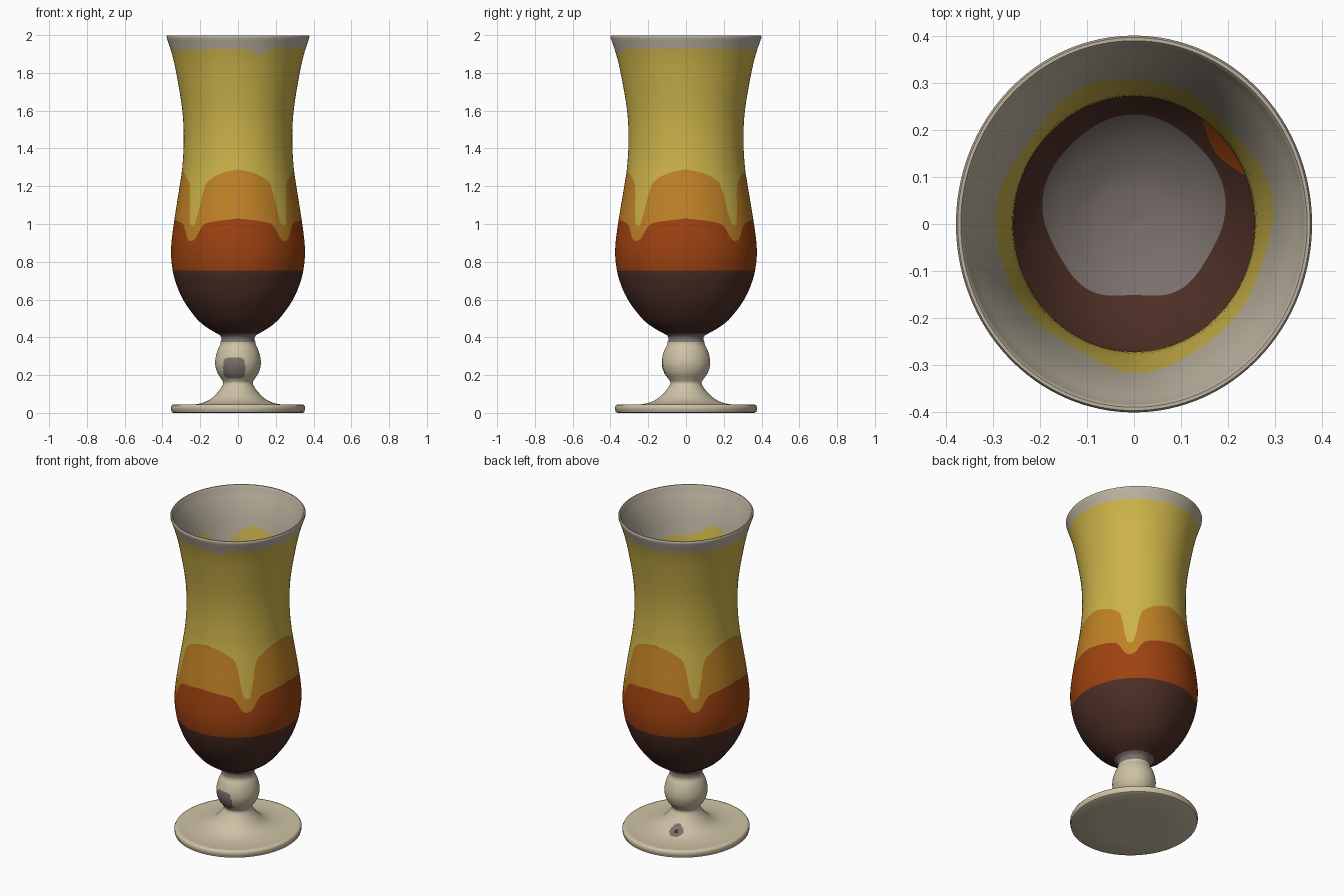
import bpy, bmesh, math

if "Cube" in bpy.data.objects:
    bpy.data.objects.remove(bpy.data.objects["Cube"])

N = 128                 # sides around the axis
SX = 0.945              # the glass is slightly narrower in x


def srgb(*c):
    return [((v / 255 + 0.055) / 1.055) ** 2.4 for v in c] + [1]


COLOURS = {"cream": (206, 194, 166), "rim_cream": (188, 179, 160), "yellow": (205, 180, 74),
           "amber": (192, 130, 38), "rust": (158, 66, 16), "dark_brown": (76, 46, 37),
           "grey": (122, 112, 108)}
MATS = {}
for key, c in COLOURS.items():
    MATS[key] = bpy.data.materials.new(key)
    MATS[key].diffuse_color = srgb(*c)
NAMES = list(COLOURS)


def curve(pts):
    """Smooth function y(x) through the points."""
    n = len(pts)
    slope = [(pts[min(i + 1, n - 1)][1] - pts[max(i - 1, 0)][1]) /
             (pts[min(i + 1, n - 1)][0] - pts[max(i - 1, 0)][0]) for i in range(n)]

    def f(x):
        x = min(max(x, pts[0][0]), pts[-1][0])
        i = 0
        while i < n - 2 and x > pts[i + 1][0]:
            i += 1
        (x0, y0), (x1, y1) = pts[i], pts[i + 1]
        h = x1 - x0
        t = (x - x0) / h
        return ((2*t**3 - 3*t**2 + 1) * y0 + (t**3 - 2*t**2 + t) * h * slope[i]
                + (3*t**2 - 2*t**3) * y1 + (t**3 - t**2) * h * slope[i + 1])
    return f


def skin(name, rows, strip_mats, rule=None):
    """Rows are functions angle -> (radius, z); strips between rows get a colour."""
    bm = bmesh.new()
    rings = []
    for row in rows:
        ring = []
        for k in range(N):
            a = 2 * math.pi * k / N
            r, z = row(a)
            ring.append(bm.verts.new((SX * r * math.cos(a), r * math.sin(a), z)))
        rings.append(ring)
    for i, mat in enumerate(strip_mats):
        lo, hi = rings[i], rings[i + 1]
        for k in range(N):
            j = (k + 1) % N
            f = bm.faces.new((lo[k], lo[j], hi[j], hi[k]))
            f.smooth = True
            colour = rule(f.calc_center_median()) if rule else None
            f.material_index = NAMES.index(colour or mat)
    bmesh.ops.remove_doubles(bm, verts=bm.verts, dist=0.00005)
    bmesh.ops.recalc_face_normals(bm, faces=bm.faces)
    me = bpy.data.meshes.new(name)
    bm.to_mesh(me)
    bm.free()
    for key in NAMES:
        me.materials.append(MATS[key])
    ob = bpy.data.objects.new(name, me)
    bpy.context.collection.objects.link(ob)
    bpy.context.view_layer.objects.active = ob
    ob.select_set(True)
    bpy.ops.object.shade_smooth_by_angle(angle=math.radians(50))
    ob.select_set(False)


# Wall profiles: radius by height
outer = curve([(.375, .098), (.39, .092), (.41, .1), (.43, .137), (.46, .187), (.5, .233),
               (.6, .308), (.7, .352), (.78, .37), (.87, .375), (1.0, .36), (1.2, .327),
               (1.3, .312), (1.45, .304), (1.6, .312), (1.8, .346), (1.9, .37), (1.985, .399)])
inner = curve([(.455, 0), (.465, .08), (.49, .14), (.53, .2), (.58, .245), (.65, .29),
               (.75, .333), (.87, .343), (1.0, .326), (1.2, .293), (1.3, .278),
               (1.45, .27), (1.6, .279), (1.8, .318), (1.9, .347), (1.985, .382)])

# Drip outlines: height by angular distance from the nearest diagonal
drip_yellow = curve([(0, .99), (.07, 1.01), (.115, 1.1), (.18, 1.2), (.3, 1.24), (.5, 1.27), (.8, 1.29)])
drip_amber = curve([(0, .91), (.08, .92), (.18, .98), (.28, 1.005), (.8, 1.03)])


def diag(a):
    return abs((a % (math.pi / 2)) - math.pi / 4)


def flat(z):
    return lambda a: z


def yellow_low(a):
    return drip_yellow(diag(a))


def amber_low(a):
    return drip_amber(diag(a))


def rim_low(a):
    return 1.925 - .03 * math.exp(-((a - 5.05) / .12) ** 2) + .005 * math.sin(a + 2)


def inside_rust_low(a):
    return .755 - .185 * math.exp(-((a - .68) / .55) ** 2)


def inside_grey_top(a):
    return .53 + .03 * math.sin(a) + .004 * math.sin(5 * a)


def inside_yellow_top(a):
    return 1.74 + .035 * math.sin(4 * a + 1) + .02 * math.sin(7 * a)


def bands(edges, colours, counts, prof, power=1):
    """Rows between successive colour edges, following a wall profile."""
    rows, mats = [], []
    for b, (mat, cnt) in enumerate(zip(colours, counts)):
        p = power if b == 0 else 1
        for i in range(0 if b == 0 else 1, cnt + 1):
            def row(a, lo=edges[b], hi=edges[b + 1], t=(i / cnt) ** p):
                z = lo(a) + (hi(a) - lo(a)) * t
                return max(prof(z), 0), z
            rows.append(row)
        mats += [mat] * cnt
    return rows, mats


# Bowl: outside wall, rounded rim, inside wall
o_rows, o_mats = bands(
    [flat(.375), flat(.42), flat(.755), amber_low, yellow_low, rim_low, flat(1.985)],
    ["grey", "dark_brown", "rust", "amber", "yellow", "rim_cream"], [5, 14, 8, 8, 18, 4], outer)
i_rows, i_mats = bands(
    [flat(.455), inside_grey_top, inside_rust_low, amber_low, yellow_low, inside_yellow_top, flat(1.985)],
    ["grey", "dark_brown", "rust", "amber", "yellow", "rim_cream"], [8, 8, 8, 8, 14, 8], inner, 2)
lip = [lambda a, p=p: p for p in [(.4, 1.993), (.396, 1.999), (.389, 1.999), (.384, 1.993)]]
skin("bowl", o_rows + lip + i_rows[::-1], o_mats + ["rim_cream"] * 5 + i_mats[::-1])

# Stem ball and foot: a smooth lathed path (radius, height)
sharp = [(0, 0), (.2, 0), (.362, 0), (.372, .005), (.372, .012), (.375, .016), (.375, .034),
         (.37, .042), (.358, .045)]
soft = [(.358, .045), (.3, .042), (.24, .045), (.19, .056), (.15, .076), (.115, .108), (.09, .14),
        (.083, .16), (.092, .178), (.113, .208), (.125, .24), (.128, .268), (.124, .3),
        (.113, .335), (.1, .36), (.097, .376)]
ts = range(len(soft))
fr = curve([(t, p[0]) for t, p in zip(ts, soft)])
fz = curve([(t, p[1]) for t, p in zip(ts, soft)])
path = sharp + [(fr(k / 5), fz(k / 5)) for k in range(1, 5 * (len(soft) - 1) + 1)]


def stains(c):
    # grey patch on the front of the ball, small spot on the back of the foot
    if c.y < 0 and .17 < c.z < .3 and ((c.x + .02) / .058) ** 4 + ((c.z - .237) / .056) ** 4 < 1:
        return "grey"
    d = math.hypot(c.x + .04, c.y - .155)
    if .04 < c.z < .12 and d < .04:
        return "dark_brown" if d < .014 else "grey"


skin("stem_and_foot", [lambda a, p=p: p for p in path], ["cream"] * (len(path) - 1), stains)

for m in bpy.data.materials:
    if m.users and not m.is_grease_pencil:
        m.use_nodes = True
        m.node_tree.nodes["Principled BSDF"].inputs["Base Color"].default_value = m.diffuse_color
